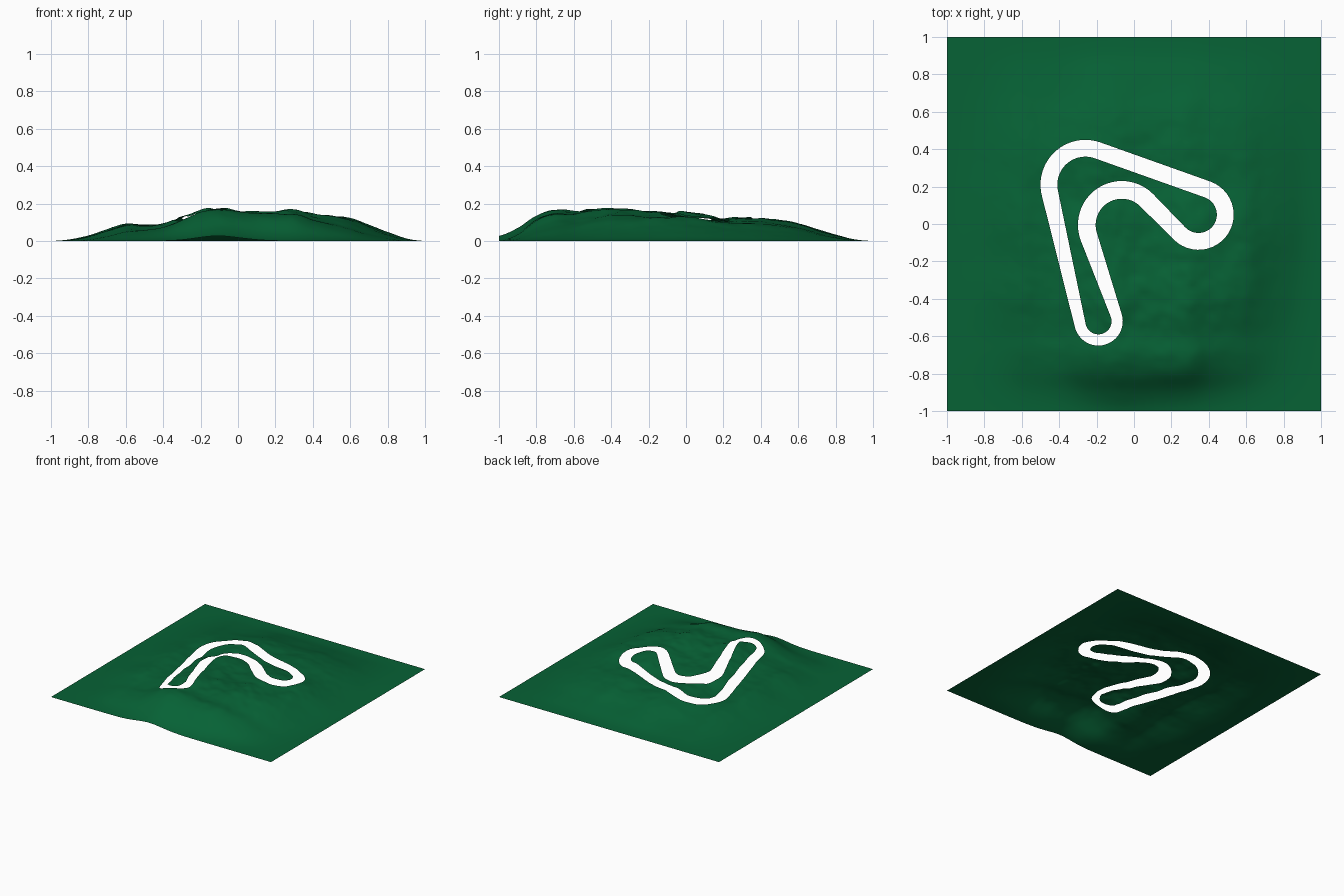
import bpy
import math
from mathutils import Vector, noise
from mathutils.geometry import delaunay_2d_cdt

cube = bpy.data.objects.get("Cube")
if cube:
    bpy.data.objects.remove(cube, do_unlink=True)

# Ridge heights (hundredths) at even steps from -1 to 1 along each axis
ACROSS = [0, 1, 3.5, 7.5, 10.7, 10, 10.5, 14, 17.3, 17.8, 16,
          15.5, 16.5, 18.2, 16.5, 15.5, 14.3, 10, 5.5, 1.5, 0]
ALONG = [3, 7.5, 14.5, 18, 17, 18, 18.5, 17.5, 16.3, 16, 15.7,
         14.3, 12.8, 12.4, 12.4, 11.5, 9.5, 6.5, 3.7, 1, 0]
PEAK = max(ALONG)


def sample(profile, t):
    """Smooth spline through evenly spaced heights."""
    f = (max(-1, min(1, t)) + 1) / 2 * (len(profile) - 1)
    i = min(int(f), len(profile) - 2)
    u = f - i
    a, b, c, d = (profile[max(0, min(len(profile) - 1, i + k))] for k in (-1, 0, 1, 2))
    return b + u / 2 * (c - a + u * (2*a - 5*b + 4*c - d + u * (3*(b - c) + d - a)))


def height(x, y):
    # Wobble the ridges
    fade = (1 - x * x) * (1 - y * y)
    wx = x + 0.06 * fade * noise.noise(Vector((x * 3, y * 3, 1)))
    wy = y + 0.04 * fade * noise.noise(Vector((x * 3, y * 3, 7)))
    z = sample(ACROSS, wx) * sample(ALONG, wy) / PEAK / 100
    # Round off the corners, more so at the front
    z *= math.exp(-(x * y / (0.45 if y < 0 else 0.7)) ** 2)
    # Low shoulder under the back left bend
    z += 0.018 * math.exp(-((x + 0.42) ** 2 + (y - 0.33) ** 2) / 0.04)
    # Rocky wrinkles
    rough = sum(noise.noise(Vector((x * s, y * s, s))) / s for s in (7, 13, 22))
    z *= 1 + 0.6 * fade * rough
    # The front edge keeps only a narrow swell
    t = max(0, (-0.75 - y) / 0.25) ** 2
    z *= 1 - t * (1 - math.exp(-((x + 0.12) / 0.2) ** 2))
    return max(0, z)


def belt(circles, step=0.025):
    """Closed outline of tangents and arcs; a negative radius bends the other way."""
    n = len(circles)
    normals = []
    for i in range(n):
        x1, y1, r1 = circles[i]
        x2, y2, r2 = circles[(i + 1) % n]
        dx, dy = x2 - x1, y2 - y1
        normals.append(math.atan2(dy, dx) + math.acos((r1 - r2) / math.hypot(dx, dy)))
    points = []
    for i, (cx, cy, r) in enumerate(circles):
        start, end = normals[i - 1], normals[i]
        turn = (start - end) % math.tau if r > 0 else -((end - start) % math.tau)
        count = 24
        for k in range(count + 1):
            a = start - turn * k / count
            points.append(Vector((cx + r * math.cos(a), cy + r * math.sin(a))))
        x2, y2, r2 = circles[(i + 1) % n]
        goal = Vector((x2 + r2 * math.cos(end), y2 + r2 * math.sin(end)))
        begin = points[-1].copy()
        parts = max(2, int((goal - begin).length / step))
        points += [begin.lerp(goal, k / parts) for k in range(1, parts)]
    return points[::-1]


# Circuit slot: four bends, each with its outer and inner radius
BENDS = [(-0.26, 0.21, 0.24, 0.15), (0.345, 0.05, 0.188, 0.098),
         (-0.065, -0.005, -0.14, -0.235), (-0.19, -0.52, 0.13, 0.07)]
outer = belt([(x, y, a) for x, y, a, b in BENDS])
inner = belt([(x, y, b) for x, y, a, b in BENDS])
outline = outer + inner

# Ground points, kept clear of the slot edges
N = 110
points = list(outline)
for i in range(N + 1):
    for j in range(N + 1):
        p = Vector((2 * i / N - 1, 2 * j / N - 1))
        if max(abs(p.x), abs(p.y)) > 0.7 or min((p - q).length_squared for q in outline) > 0.00008:
            points.append(p)

loops = [list(range(len(outer))), list(range(len(outer), len(outline)))]
verts, _, faces, _, _, sources = delaunay_2d_cdt(points, [], loops, 0, 1e-5)
kept = [f for f, src in zip(faces, sources) if not (0 in src and 1 not in src)]

# Hilly ground sheet with the slot left open
mesh = bpy.data.meshes.new("terrain")
mesh.from_pydata([(v.x, v.y, height(v.x, v.y)) for v in verts], [], kept)
mesh.update()
terrain = bpy.data.objects.new("terrain", mesh)
bpy.context.collection.objects.link(terrain)
for poly in mesh.polygons:
    poly.use_smooth = True

# Grass colour
grass = bpy.data.materials.new("grass green")
grass.use_nodes = True
color = (0.002, 0.122, 0.036, 1)
grass.diffuse_color = color
grass.node_tree.nodes["Principled BSDF"].inputs["Base Color"].default_value = color
mesh.materials.append(grass)
